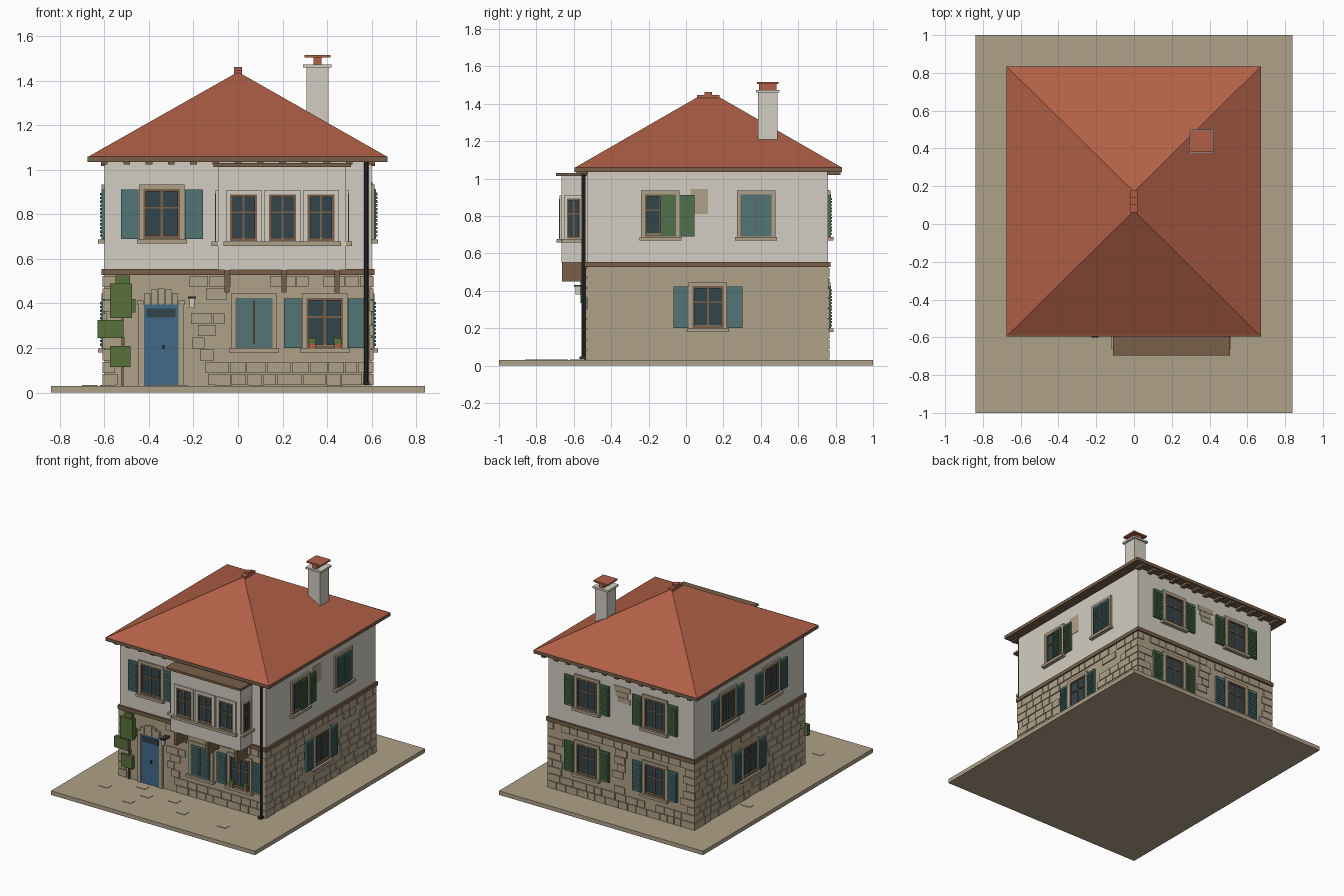
import bpy, bmesh, random
from mathutils import Matrix, Vector

if "Cube" in bpy.data.objects:
    bpy.data.objects.remove(bpy.data.objects["Cube"])

random.seed(4)
COLORS = {
    "stone": (0.43, 0.355, 0.245), "plaster": (0.65, 0.615, 0.54),
    "terracotta": (0.44, 0.118, 0.062), "wood": (0.19, 0.115, 0.066),
    "teal_paint": (0.084, 0.178, 0.18), "glass": (0.032, 0.058, 0.068),
    "blue_paint": (0.054, 0.141, 0.25), "leaf": (0.1, 0.165, 0.042),
    "green_paint": (0.08, 0.16, 0.075), "dark_metal": (0.035, 0.03, 0.03)}
MATS = {}
for n, c in COLORS.items():
    MATS[n] = bpy.data.materials.new(n)
    MATS[n].diffuse_color = (*c, 1)

PARTS = {}   # name -> (material, list of boxes)


def box(name, mat, x0, x1, y0, y1, z0, z1):
    PARTS.setdefault(name, (mat, []))[1].append((x0, x1, y0, y1, z0, z1))


# Wall planes: axis the wall normal follows, plane position, outward sign
WALLS = {"front": ("y", -0.53, -1), "back": ("y", 0.76, 1),
         "right": ("x", 0.6, 1), "left": ("x", -0.6, -1),
         "bay_front": ("y", -0.665, -1), "bay_right": ("x", 0.485, 1),
         "bay_left": ("x", -0.09, -1)}
BLOCKED = {w: [] for w in WALLS}


def on_wall(wall, part, mat, u0, u1, z0, z1, d0, d1):
    """Box on a wall: u along the wall, d outward from it."""
    axis, p, s = WALLS[wall]
    a, b = sorted((p + s * d0, p + s * d1))
    name = wall + "_" + part
    if axis == "y":
        box(name, mat, u0, u1, a, b, z0, z1)
    else:
        box(name, mat, a, b, u0, u1, z0, z1)


def ring(wall, part, mat, u0, u1, z0, z1, t, d):
    on_wall(wall, part, mat, u0, u0 + t, z0, z1, -0.005, d)
    on_wall(wall, part, mat, u1 - t, u1, z0, z1, -0.005, d)
    on_wall(wall, part, mat, u0 + t, u1 - t, z1 - t, z1, -0.005, d)
    on_wall(wall, part, mat, u0 + t, u1 - t, z0, z0 + t, -0.005, d)


def shutter(wall, u0, u1, z0, z1, mat, d=0.0):
    part = mat.split("_")[0] + "_shutters"
    on_wall(wall, part, mat, u0, u1, z0, z1, d, d + 0.014)
    n = 12
    h = (z1 - z0 - 0.02) / n
    for i in range(n):
        z = z0 + 0.01 + i * h
        on_wall(wall, part, mat, u0 + 0.008, u1 - 0.008, z, z + h * 0.6, d + 0.01, d + 0.02)


def window(wall, c, z0, w=0.205, h=0.25, paint=None, closed=False, trim="stone", t=0.02):
    """Window with trim, frame, panes, sill and optional shutters."""
    u0, u1, z1 = c - w / 2, c + w / 2, z0 + h
    ring(wall, "window_trim", trim, u0, u1, z0, z1, t, 0.012)
    a, b, za, zb = u0 + t, u1 - t, z0 + 0.005, z1 - t
    ring(wall, "window_frames", "wood", a, b, za, zb, 0.012, 0.014)
    on_wall(wall, "window_glass", "glass", a, b, za, zb, -0.004, 0.004)
    on_wall(wall, "window_frames", "wood", c - 0.005, c + 0.005, za, zb, 0, 0.01)
    zt = za + (zb - za) * 0.62
    on_wall(wall, "window_frames", "wood", a, b, zt - 0.004, zt + 0.004, 0, 0.01)
    on_wall(wall, "window_sills", "stone", u0 - 0.01, u1 + 0.01, z0 - 0.016, z0 + 0.003, -0.01, 0.028)
    m = 0.0
    if paint and closed:
        shutter(wall, a + 0.004, c - 0.003, za, zb, paint, 0.004)
        shutter(wall, c + 0.003, b - 0.004, za, zb, paint, 0.004)
    elif paint:
        m = 0.085
        shutter(wall, u0 - 0.082, u0 - 0.002, z0 + 0.005, z1 - 0.022, paint)
        shutter(wall, u1 + 0.002, u1 + 0.082, z0 + 0.005, z1 - 0.022, paint)
    BLOCKED[wall].append((u0 - m - 0.005, u1 + m + 0.005, z0 - 0.02, z1 + 0.005))


# Ground slab, paving and walls
box("ground_slab", "stone", -0.84, 0.84, -1, 1, 0, 0.03)
for x, y in ((-0.62, -0.75), (-0.4, -0.62), (-0.3, -0.72), (-0.1, -0.68), (-0.35, -0.86),
             (0.05, -0.8), (0.4, -0.82), (-0.7, 0.2)):
    box("paving_stones", "stone", x, x + 0.07, y, y + 0.05, 0.028, 0.033)
box("stone_ground_floor", "stone", -0.6, 0.6, -0.53, 0.76, 0.03, 0.54)
box("plaster_upper_floor", "plaster", -0.6, 0.6, -0.53, 0.76, 0.54, 1.045)
box("floor_belt", "wood", -0.613, 0.613, -0.543, 0.773, 0.528, 0.555)

# Bay window with brackets and flat roof
box("bay_body", "plaster", -0.09, 0.485, -0.665, -0.52, 0.55, 1.016)
box("bay_roof", "wood", -0.11, 0.508, -0.695, -0.52, 1.014, 1.03)
for x in (-0.05, 0.207, 0.445):
    box("bay_brackets", "wood", x - 0.011, x + 0.011, -0.663, -0.53, 0.45, 0.55)
for c in (0.025, 0.2, 0.373):
    window("bay_front", c, 0.675, 0.16, 0.235, trim="plaster")
for w in ("bay_right", "bay_left"):
    window(w, -0.6, 0.675, 0.105, 0.235, trim="plaster", t=0.016)

# Windows of each wall
window("front", -0.342, 0.685, paint="teal_paint")
window("front", 0.072, 0.195, paint="teal_paint", closed=True)
window("front", 0.39, 0.195, paint="teal_paint")
window("right", 0.117, 0.195, paint="teal_paint")
window("right", -0.137, 0.685)
shutter("right", -0.137, -0.06, 0.69, 0.913, "green_paint", 0.006)
shutter("right", -0.035, 0.045, 0.69, 0.913, "green_paint")
window("right", 0.375, 0.685, paint="teal_paint", closed=True)
for y, z in ((-0.137, 0.685), (0.375, 0.685), (0.117, 0.195)):
    window("left", y, z, paint="teal_paint")
for x in (-0.28, 0.28):
    window("back", x, 0.685, paint="green_paint")
    window("back", x, 0.195, paint="green_paint" if x > 0 else "teal_paint")

# Bare stone patches in the plaster
on_wall("right", "bare_patch", "stone", 0.025, 0.118, 0.81, 0.945, -0.01, 0.003)
for i in range(3):
    on_wall("back", "bare_patch", "stone", -0.075 + 0.02 * (i % 2), 0.06 - 0.015 * i,
            0.9 - 0.04 * i, 0.938 - 0.04 * i, -0.01, 0.004)

# Door with handle, light and stepped stone arch
on_wall("front", "door_leaf", "blue_paint", -0.422, -0.268, 0.03, 0.395, -0.01, 0.008)
on_wall("front", "door_light", "glass", -0.41, -0.28, 0.338, 0.378, 0, 0.011)
on_wall("front", "door_handle", "dark_metal", -0.339, -0.331, 0.195, 0.213, 0, 0.02)
for u in (-0.447, -0.268):
    on_wall("front", "door_surround", "stone", u, u + 0.025, 0.03, 0.395, -0.01, 0.014)
for k in range(-3, 4):
    u = -0.345 + 0.031 * k
    on_wall("front", "door_surround", "stone", u - 0.0145, u + 0.0145, 0.395, 0.468 - 0.006 * k * k, -0.01, 0.014)
BLOCKED["front"] += [(-0.47, -0.24, 0.03, 0.48), (-0.24, -0.18, 0.36, 0.45)]

# Courses of wall stones around the openings
for wall, (a, b) in (("front", (-0.607, 0.607)), ("back", (-0.607, 0.607)),
                     ("right", (-0.537, 0.767)), ("left", (-0.537, 0.767))):
    rows = 9
    h = 0.495 / rows
    for r in range(rows):
        z = 0.033 + r * h
        u = a
        while u < b - 0.03:
            e = min(u + random.uniform(0.055, 0.12), b)
            if b - e < 0.04:
                e = b
            z1 = z + h - 0.005
            hit = any(u < q[1] and e > q[0] and z < q[3] and z1 > q[2] for q in BLOCKED[wall])
            bare = wall == "front" and (u < -0.47 < e or (2 < r < 8 and -0.1 < u < 0.55))
            if not hit and not bare and random.random() < 0.93:
                on_wall(wall, "wall_stones", "stone", u, e - 0.005, z, z1, -0.01, 0.008)
            u = e

# Eaves, rafter tails, ridge cap
box("eaves_board", "wood", -0.675, 0.672, -0.595, 0.835, 1.036, 1.06)
for i in range(13):
    x = -0.6 + 0.1 * i
    box("rafter_tails", "wood", x - 0.015, x + 0.015, 0.755, 0.825, 1.018, 1.038)
    box("rafter_tails", "wood", x - 0.015, x + 0.015, -0.585, -0.525, 1.024, 1.038)
box("ridge_cap", "terracotta", -0.018, 0.018, 0.06, 0.18, 1.42, 1.448)
box("ridge_cap", "terracotta", -0.018, 0.018, 0.1, 0.14, 1.44, 1.463)

# Chimney
box("chimney_stack", "plaster", 0.307, 0.406, 0.385, 0.49, 1.2, 1.462)
box("chimney_ledge", "plaster", 0.293, 0.42, 0.375, 0.5, 1.46, 1.474)
box("chimney_pot", "terracotta", 0.34, 0.376, 0.39, 0.485, 1.47, 1.507)
box("chimney_cap", "terracotta", 0.298, 0.416, 0.38, 0.495, 1.505, 1.517)

# Ivy, stem, flower pots, lamp
for x0, x1, z0, z1, d in ((-0.55, -0.485, 0.48, 0.525, 0.022), (-0.575, -0.475, 0.335, 0.49, 0.035),
                          (-0.485, -0.46, 0.36, 0.42, 0.025), (-0.63, -0.515, 0.245, 0.325, 0.03),
                          (-0.575, -0.482, 0.115, 0.21, 0.026)):
    on_wall("front", "ivy", "leaf", x0, x1, z0, z1, 0, d)
on_wall("front", "ivy_stem", "wood", -0.524, -0.514, 0.03, 0.5, 0, 0.015)
for x in (0.333, 0.448):
    on_wall("front", "flower_pots", "terracotta", x - 0.014, x + 0.014, 0.197, 0.22, 0.003, 0.028)
    on_wall("front", "pot_plants", "leaf", x - 0.018, x + 0.018, 0.22, 0.245, 0.002, 0.03)
on_wall("front", "lamp_bracket", "dark_metal", -0.225, -0.188, 0.422, 0.432, 0, 0.07)
on_wall("front", "lamp_glass", "plaster", -0.217, -0.196, 0.38, 0.422, 0.035, 0.06)
box("drainpipe_shoe", "dark_metal", 0.563, 0.59, -0.57, -0.535, 0.033, 0.048)


def finish(name, bm, mat):
    bmesh.ops.recalc_face_normals(bm, faces=bm.faces)
    me = bpy.data.meshes.new(name)
    bm.to_mesh(me)
    bm.free()
    me.materials.append(MATS[mat])
    bpy.context.collection.objects.link(bpy.data.objects.new(name, me))


for name, (mat, items) in PARTS.items():
    bm = bmesh.new()
    for x0, x1, y0, y1, z0, z1 in items:
        m = Matrix.Translation(((x0 + x1) / 2, (y0 + y1) / 2, (z0 + z1) / 2))
        bmesh.ops.create_cube(bm, size=1, matrix=m @ Matrix.Diagonal((x1 - x0, y1 - y0, z1 - z0, 1)))
    finish(name, bm, mat)

# Hipped roof
bm = bmesh.new()
for p in ((-0.675, -0.595, 1.058), (0.672, -0.595, 1.058), (0.672, 0.835, 1.058),
          (-0.675, 0.835, 1.058), (0, 0.07, 1.44), (0, 0.17, 1.44)):
    bm.verts.new(Vector(p))
bmesh.ops.convex_hull(bm, input=bm.verts)
bmesh.ops.dissolve_limit(bm, angle_limit=0.01, verts=bm.verts, edges=bm.edges)
finish("hipped_roof", bm, "terracotta")

# Drainpipe
bm = bmesh.new()
bmesh.ops.create_cone(bm, cap_ends=True, segments=8, radius1=0.01, radius2=0.01, depth=1.0,
                      matrix=Matrix.Translation((0.575, -0.548, 0.54)))
finish("drainpipe", bm, "dark_metal")

for m in bpy.data.materials:
    if m.users and not m.is_grease_pencil:
        m.use_nodes = True
        m.node_tree.nodes["Principled BSDF"].inputs["Base Color"].default_value = m.diffuse_color
